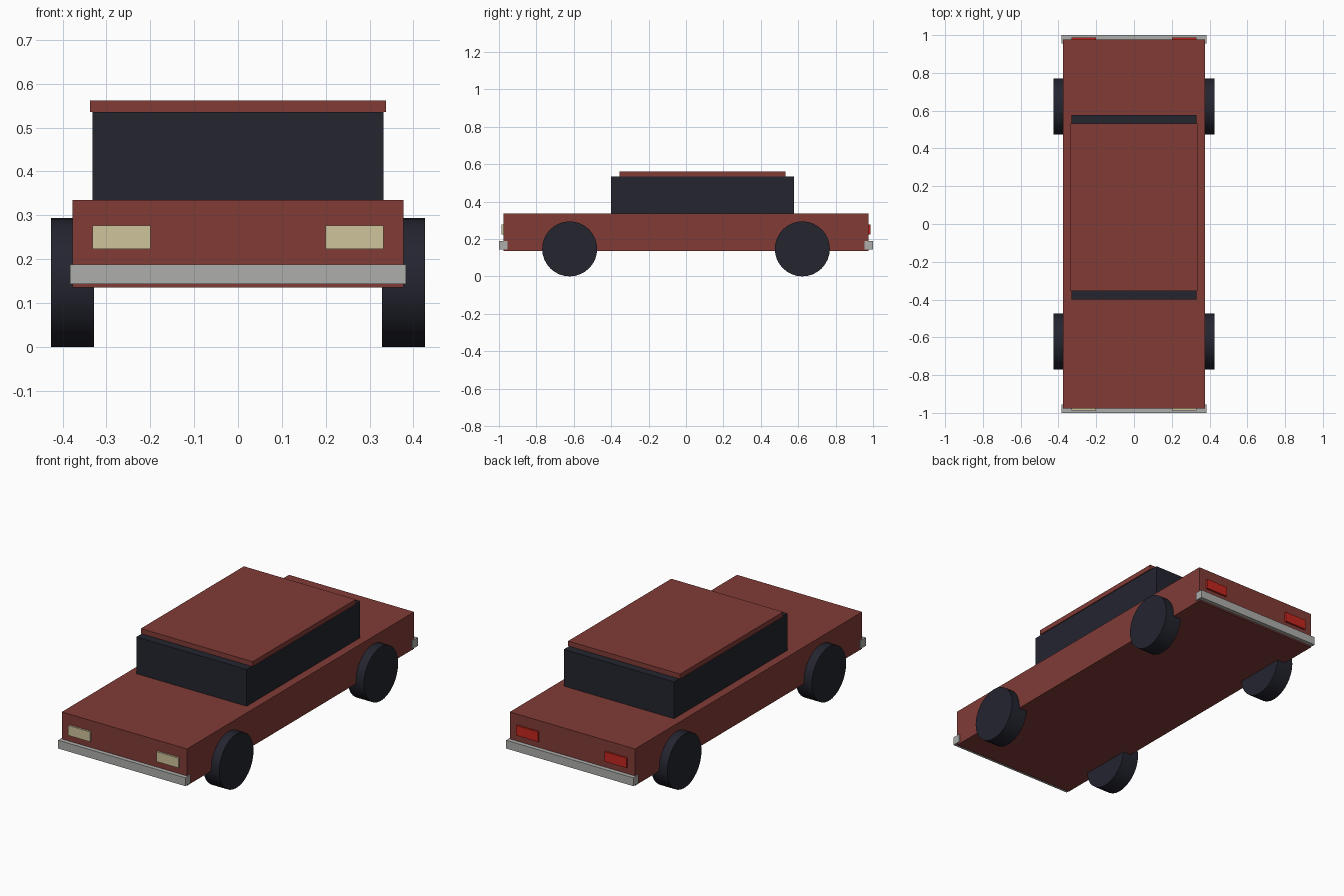
import bpy
import math

cube = bpy.data.objects.get("Cube")
if cube:
    bpy.data.objects.remove(cube, do_unlink=True)


def material(name, rgb):
    mat = bpy.data.materials.new(name)
    mat.use_nodes = True
    color = (*rgb, 1.0)
    mat.diffuse_color = color
    mat.node_tree.nodes["Principled BSDF"].inputs["Base Color"].default_value = color
    return mat


paint = material("brick red paint", (0.22, 0.044, 0.037))
dark = material("dark glass and rubber", (0.017, 0.018, 0.028))
metal = material("bumper grey", (0.42, 0.42, 0.41))
cream = material("headlight cream", (0.62, 0.55, 0.33))
red = material("tail light red", (0.55, 0.02, 0.014))


def box(name, mat, x, y, z):
    """Box spanning the given (low, high) range on each axis."""
    spans = (x, y, z)
    bpy.ops.mesh.primitive_cube_add(size=1, location=[(a + b) / 2 for a, b in spans])
    obj = bpy.context.object
    obj.name = name
    obj.scale = [b - a for a, b in spans]
    bpy.ops.object.transform_apply(location=False, rotation=False, scale=True)
    obj.data.materials.append(mat)
    return obj


def wheel(name, x, y, radius=0.147, width=0.098):
    bpy.ops.mesh.primitive_cylinder_add(
        vertices=32, radius=radius, depth=width,
        location=(x, y, radius), rotation=(0, math.pi / 2, 0))
    obj = bpy.context.object
    obj.name = name
    obj.data.materials.append(dark)
    bpy.ops.object.shade_smooth_by_angle(angle=math.radians(30))


# Body, window block and roof
box("body", paint, (-0.377, 0.377), (-0.977, 0.977), (0.135, 0.335))
box("cabin", dark, (-0.332, 0.332), (-0.4, 0.577), (0.33, 0.535))
box("roof", paint, (-0.337, 0.337), (-0.355, 0.532), (0.535, 0.562))

# Bumpers, lights and wheels at each end
for end, sign, light_name, light_mat in (
        ("front", -1, "headlight", cream), ("rear", 1, "tail_light", red)):
    box(end + "_bumper", metal, (-0.383, 0.383),
        sorted((sign * 0.955, sign)), (0.143, 0.188))
    for side, s in (("left", 1), ("right", -1)):
        box(f"{side}_{light_name}", light_mat, sorted((s * 0.2, s * 0.332)),
            sorted((sign * 0.97, sign * 0.987)), (0.223, 0.277))
        wheel(f"{end}_{side}_wheel", s * 0.377, sign * 0.622)
